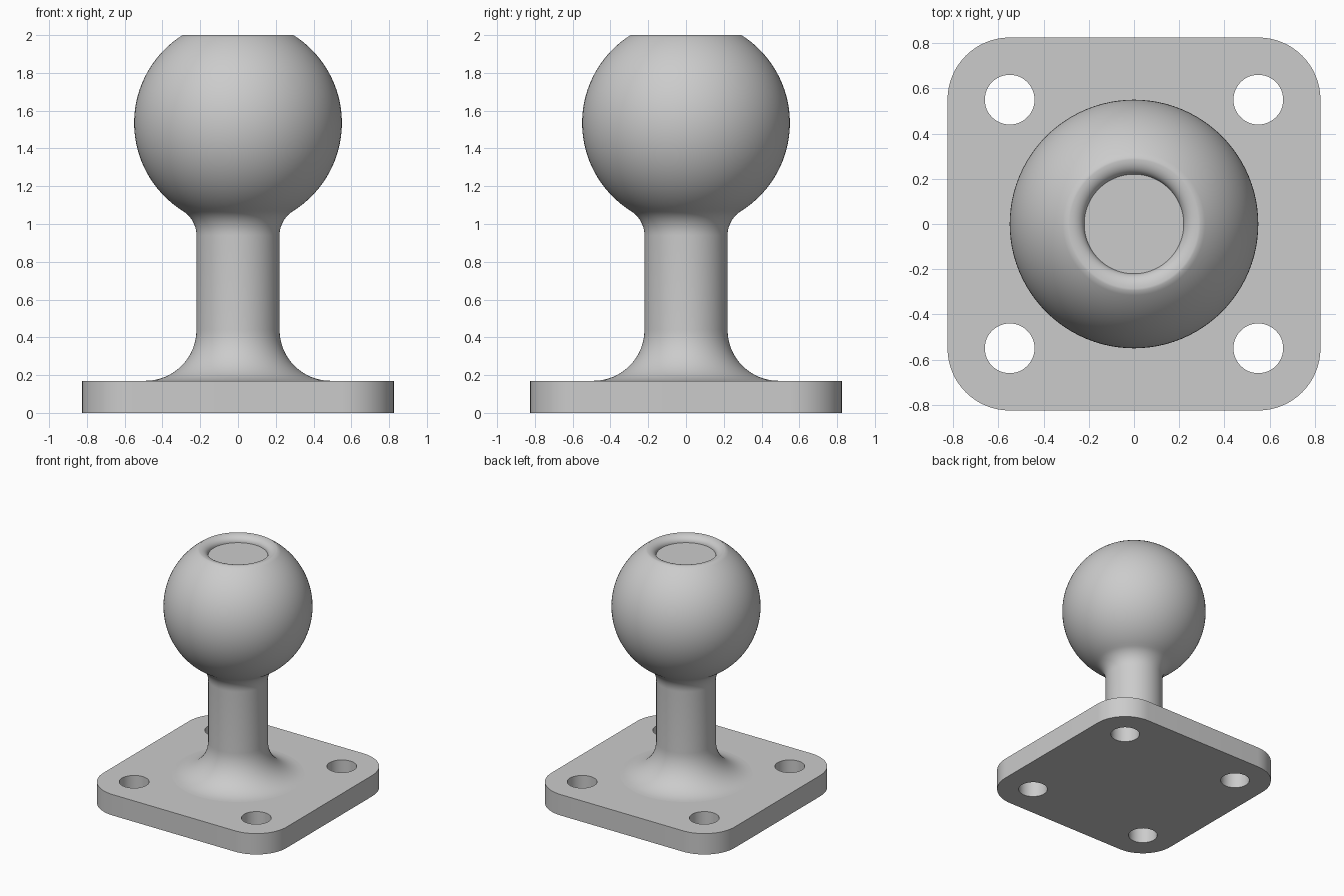
import bpy, bmesh
from math import sin, cos, pi, radians, atan2

if "Cube" in bpy.data.objects:
    bpy.data.objects.remove(bpy.data.objects["Cube"])

grey = bpy.data.materials.new("light grey")
grey.diffuse_color = (0.6, 0.6, 0.6, 1)
grey.use_nodes = True
grey.node_tree.nodes["Principled BSDF"].inputs["Base Color"].default_value = grey.diffuse_color


def arc(cx, cy, rx, ry, a0, a1, n):
    """Points on an elliptical arc, angles in radians."""
    return [(cx + rx * cos(a0 + (a1 - a0) * i / n),
             cy + ry * sin(a0 + (a1 - a0) * i / n)) for i in range(n + 1)]


def finish(ob, angle):
    bpy.ops.object.select_all(action='DESELECT')
    ob.select_set(True)
    bpy.context.view_layer.objects.active = ob
    ob.data.materials.clear()
    ob.data.materials.append(grey)
    bpy.ops.object.shade_smooth_by_angle(angle=radians(angle))


# Base plate: rounded square outline with four round holes, extruded
half, corner, hole, pos, thick = 0.825, 0.275, 0.11, 0.55, 0.17
outline = []
for k, (sx, sy) in enumerate([(1, 1), (-1, 1), (-1, -1), (1, -1)]):
    c = half - corner
    outline += arc(sx * c, sy * c, corner, corner, k * pi / 2, (k + 1) * pi / 2, 16)
loops = [outline]
for sx in (-1, 1):
    for sy in (-1, 1):
        loops.append(arc(sx * pos, sy * pos, hole, hole, 0, 2 * pi, 48)[:-1])

curve = bpy.data.curves.new("base_plate", 'CURVE')
curve.dimensions = '2D'
curve.fill_mode = 'BOTH'
curve.extrude = thick / 2
for pts in loops:
    s = curve.splines.new('POLY')
    s.points.add(len(pts) - 1)
    for p, (x, y) in zip(s.points, pts):
        p.co = (x, y, thick / 2, 1)
    s.use_cyclic_u = True
tmp = bpy.data.objects.new("plate_curve", curve)
bpy.context.collection.objects.link(tmp)
bpy.context.view_layer.update()
mesh = bpy.data.meshes.new_from_object(
    tmp.evaluated_get(bpy.context.evaluated_depsgraph_get()))
bpy.data.objects.remove(tmp)
bm = bmesh.new()
bm.from_mesh(mesh)
bmesh.ops.remove_doubles(bm, verts=bm.verts, dist=1e-4)
# Stand the plate on z = 0
low = min(v.co.z for v in bm.verts)
bmesh.ops.translate(bm, verts=bm.verts, vec=(0, 0, -low))
bmesh.ops.recalc_face_normals(bm, faces=bm.faces)
bm.to_mesh(mesh)
bm.free()
plate = bpy.data.objects.new("base_plate", mesh)
bpy.context.collection.objects.link(plate)
finish(plate, 30)

# Ball and stem: one turned profile (radius, height)
R, bz = 0.55, 1.535
neck = 0.151
nc = (0.22 + neck, 0.94)
a_neck = atan2(nc[1] - bz, nc[0])
a_top = atan2(2.0 - bz, 0.294)
profile = arc(0.49, 0.44, 0.27, 0.27, 1.5 * pi, pi, 16)               # foot fillet
profile += arc(nc[0], nc[1], neck, neck, pi, a_neck + pi, 10)         # neck fillet
profile += arc(0, bz, R, R, a_neck, a_top, 44)[1:]                    # ball
profile += arc(0.285, 1.95, 0.065, 0.05, pi / 2, pi, 8)               # rounded rim
profile += [(0, 1.95)]                                                # recess floor

bm = bmesh.new()
vs = [bm.verts.new((r, 0, z)) for r, z in profile]
es = [bm.edges.new(p) for p in zip(vs, vs[1:])]
bmesh.ops.spin(bm, geom=vs + es, cent=(0, 0, 0), axis=(0, 0, 1),
               angle=2 * pi, steps=96, use_merge=False)
bmesh.ops.remove_doubles(bm, verts=bm.verts, dist=1e-4)
bmesh.ops.recalc_face_normals(bm, faces=bm.faces)
mesh = bpy.data.meshes.new("ball_stem")
bm.to_mesh(mesh)
bm.free()
stem = bpy.data.objects.new("ball_stem", mesh)
bpy.context.collection.objects.link(stem)
finish(stem, 40)
